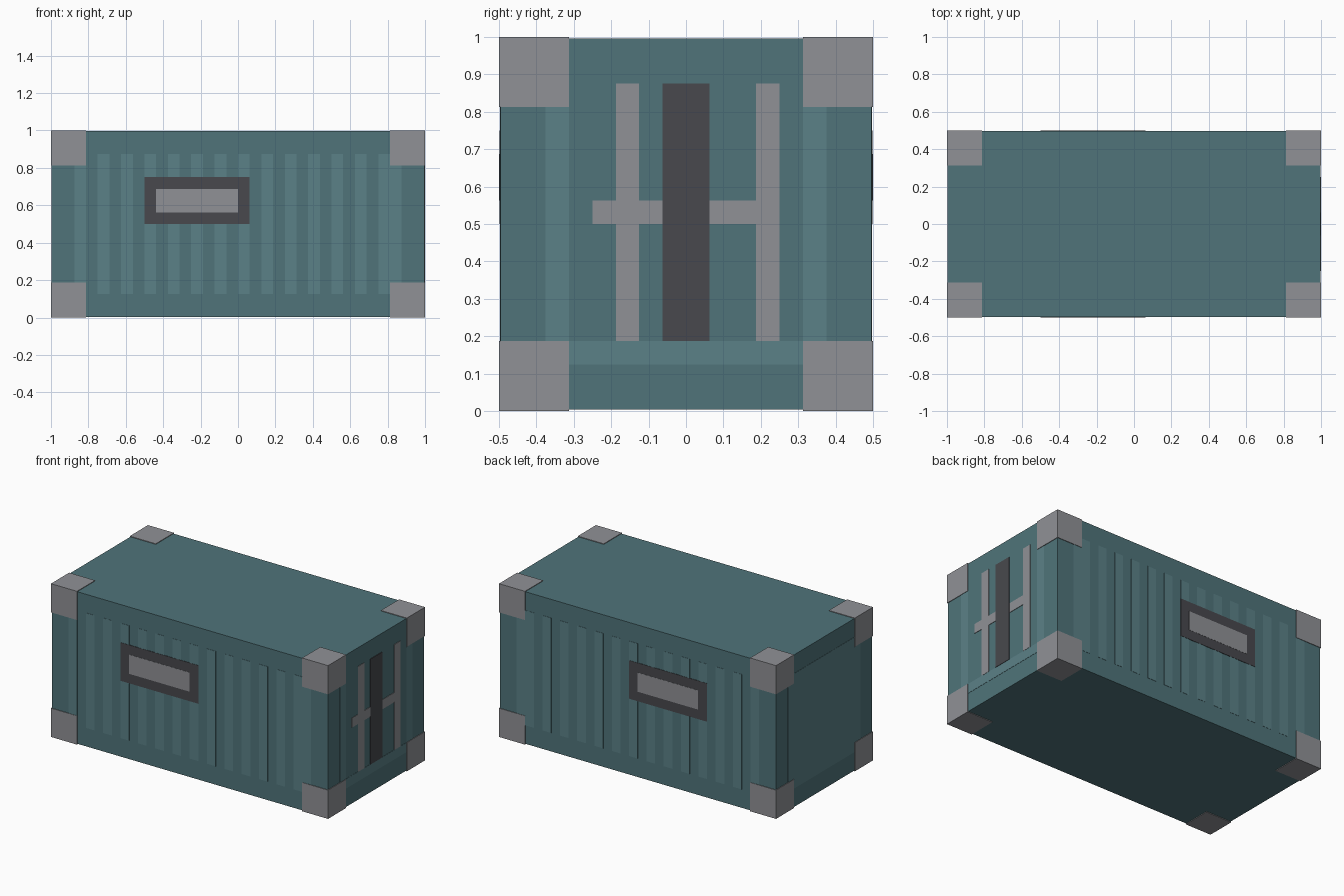
import bpy, bmesh
from mathutils import Vector

if "Cube" in bpy.data.objects:
    bpy.data.objects.remove(bpy.data.objects["Cube"])

P = 1 / 16            # layout module: everything sits on a 1/16 grid
SKIN = 0.004          # how far the body sits inside the outer envelope


def paint(name, r, g, b):
    m = bpy.data.materials.new(name)
    m.diffuse_color = (r, g, b, 1)
    m.use_nodes = True
    m.node_tree.nodes["Principled BSDF"].inputs["Base Color"].default_value = m.diffuse_color
    return m


TEAL = paint("teal", 0.080, 0.175, 0.195)
LIGHT = paint("light_teal", 0.105, 0.220, 0.245)
STEEL = paint("steel", 0.280, 0.285, 0.305)
DARK = paint("dark", 0.065, 0.066, 0.075)


def boxes(name, mat, spans):
    """One object made of boxes, each given by its low and high corners."""
    bm = bmesh.new()
    for lo, hi in spans:
        lo, hi = Vector(lo), Vector(hi)
        vs = bmesh.ops.create_cube(bm, size=1)["verts"]
        bmesh.ops.scale(bm, vec=hi - lo, verts=vs)
        bmesh.ops.translate(bm, vec=(lo + hi) / 2, verts=vs)
    me = bpy.data.meshes.new(name)
    bm.to_mesh(me)
    bm.free()
    me.materials.append(mat)
    ob = bpy.data.objects.new(name, me)
    bpy.context.collection.objects.link(ob)
    return ob


def side(sign, inset, rects):
    """Thin plates on a long side; rects are x0, x1, z0, z1 in modules."""
    ya, yb = sorted((sign * (0.5 - inset), sign * 0.49))
    return [((a * P, ya, c * P), (b * P, yb, d * P)) for a, b, c, d in rects]


def end(sign, inset, rects):
    """Thin plates on an end; rects are y0, y1, z0, z1 in modules."""
    xa, xb = sorted((sign * (1 - inset), sign * 0.99))
    return [((xa, a * P, c * P), (xb, b * P, d * P)) for a, b, c, d in rects]


# Container body
boxes("body", TEAL, [((-1 + SKIN, -0.5 + SKIN, SKIN), (1 - SKIN, 0.5 - SKIN, 1 - SKIN))])

# Eight corner castings
C = 3 * P
boxes("corner_castings", STEEL,
      [((x, y, z), (x + C, y + C, z + C))
       for x in (-1, 1 - C) for y in (-0.5, 0.5 - C) for z in (0, 1 - C)])

# Long sides: corrugation stripes and a framed label plate
stripes = [(-14, -13, 3, 13)] + [(x, x + 1, 2, 14) for x in range(-12, 13, 2)] + [(13, 14, 3, 13)]
for name, s in (("front", -1), ("back", 1)):
    boxes(name + "_corrugation", LIGHT, side(s, 0.0025, stripes))
    boxes(name + "_label_frame", DARK, side(s, 0.001, [(-8, 1, 8, 12)]))
    boxes(name + "_label_plate", STEEL, side(s, 0, [(-7, 0, 9, 11)]))

# Door end: trim, locking rods, handle bar and central seal
boxes("door_trim", LIGHT, end(1, 0.0025, [(-6, -5, 3, 13), (5, 6, 3, 13), (-5, 5, 2, 3)]))
boxes("door_rods", STEEL, end(1, 0.001, [(-3, -2, 3, 14), (3, 4, 3, 14)]))
boxes("door_handle_bar", STEEL, end(1, 0.001, [(-4, -3, 8, 9), (-2, 3, 8, 9)]))
boxes("door_seal", DARK, end(1, 0, [(-1, 1, 3, 14)]))

# Plain end: raised light panel
boxes("end_panel", LIGHT, end(-1, 0.0025, [(-6, 6, 2, 14)]))
